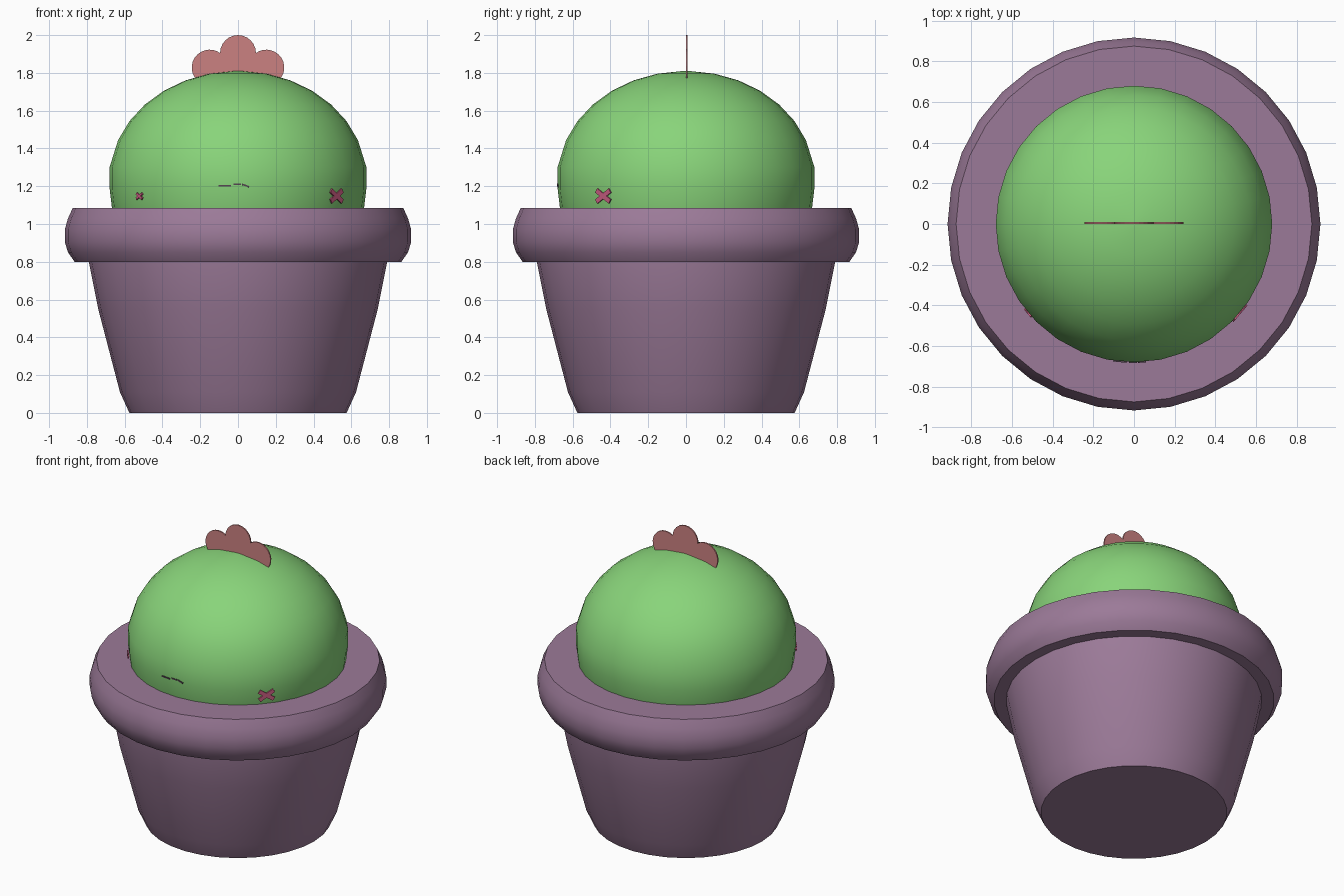
import bpy, bmesh, math
from mathutils import Matrix, Vector

if "Cube" in bpy.data.objects:
    bpy.data.objects.remove(bpy.data.objects["Cube"])


def material(name, rgb):
    m = bpy.data.materials.new(name)
    m.diffuse_color = (*rgb, 1)
    m.use_nodes = True
    m.node_tree.nodes["Principled BSDF"].inputs["Base Color"].default_value = m.diffuse_color
    return m


PURPLE = material("pot purple", (0.33, 0.195, 0.315))
GREEN = material("cactus green", (0.25, 0.66, 0.195))
CORAL = material("flower coral", (0.60, 0.22, 0.22))
PINK = material("cheek pink", (0.58, 0.11, 0.22))
DARK = material("mouth dark", (0.09, 0.06, 0.08))


def finish(name, bm, mat, smooth=None):
    bmesh.ops.recalc_face_normals(bm, faces=bm.faces)
    me = bpy.data.meshes.new(name)
    bm.to_mesh(me)
    bm.free()
    me.materials.append(mat)
    ob = bpy.data.objects.new(name, me)
    bpy.context.collection.objects.link(ob)
    if smooth:
        bpy.ops.object.select_all(action='DESELECT')
        ob.select_set(True)
        bpy.context.view_layer.objects.active = ob
        bpy.ops.object.shade_smooth_by_angle(angle=math.radians(smooth))
    return ob


def lathe(name, profile, mat, n=32, smooth=35):
    """Revolve (radius, z) points; the ends are closed with caps."""
    bm = bmesh.new()
    rings = [[bm.verts.new((r * math.cos(2 * math.pi * i / n),
                            r * math.sin(2 * math.pi * i / n), z))
              for i in range(n)] for r, z in profile]
    for a, b in zip(rings, rings[1:]):
        for i in range(n):
            j = (i + 1) % n
            bm.faces.new((a[i], a[j], b[j], b[i]))
    bm.faces.new(rings[0])
    bm.faces.new(rings[-1])
    return finish(name, bm, mat, smooth)


def strip(bm, angle, z, length, height, tilt, radius=0.681):
    """Thin plate lying on the cactus wall at a compass angle."""
    d = Vector((math.cos(angle), math.sin(angle), 0))
    mat = (Matrix.Translation(d * radius + Vector((0, 0, z)))
           @ Matrix.Rotation(angle, 4, 'Z') @ Matrix.Rotation(tilt, 4, 'X')
           @ Matrix.Diagonal((0.008, length, height, 1)))
    bmesh.ops.create_cube(bm, size=1, matrix=mat)


# Tapered pot with a thick rounded rim and a flat top
lathe("pot", [(0.575, 0), (0.625, 0.11), (0.74, 0.55), (0.79, 0.80), (0.79, 0.83)], PURPLE)
lathe("pot_rim", [(0.75, 0.80), (0.865, 0.80), (0.90, 0.85), (0.917, 0.905),
                  (0.917, 0.97), (0.90, 1.03), (0.875, 1.085)], PURPLE)

# Cactus dome: flattened sphere with a short straight wall
dome = [(0.655, 1.04), (0.668, 1.09), (0.68, 1.19), (0.68, 1.30)]
for k in range(2, 9):
    t = math.radians(11.25 * k - 1.5)
    dome.append((0.68 * math.cos(t), 1.24 + 0.57 * math.sin(t)))
dome.append((0.004, 1.81))
lathe("cactus", dome, GREEN, smooth=60)

# Flat three-lobed flower on top
outline = []
for cx, cz, a0, a1 in ((-0.15, 1.828, 215, 52), (0, 1.905, 180, 0), (0.15, 1.828, 128, -35)):
    for k in range(13):
        a = math.radians(a0 + (a1 - a0) * k / 12)
        outline.append((cx + 0.095 * math.cos(a), cz + 0.095 * math.sin(a)))
bm = bmesh.new()
face = bm.faces.new([bm.verts.new((x, 0.0, z)) for x, z in outline])
ext = bmesh.ops.extrude_face_region(bm, geom=[face])
bmesh.ops.translate(bm, vec=(0, 0.009, 0),
                    verts=[v for v in ext["geom"] if isinstance(v, bmesh.types.BMVert)])
finish("flower", bm, CORAL)

# Small crossed cheek marks
for name, angle, size in (("cheek_right", -40, 1.0), ("cheek_left", -140, 0.5)):
    bm = bmesh.new()
    for tilt in (-32, 32):
        strip(bm, math.radians(angle), 1.148, 0.11 * size, 0.026 * size, math.radians(tilt))
    finish(name, bm, PINK)

# Thin mouth line
bm = bmesh.new()
for x, z, length, tilt in ((-0.07, 1.202, 0.065, 0), (-0.005, 1.21, 0.04, 0), (0.04, 1.204, 0.04, -20)):
    strip(bm, -math.pi / 2 + x / 0.68, z, length, 0.008, math.radians(tilt), 0.679)
finish("mouth", bm, DARK)
